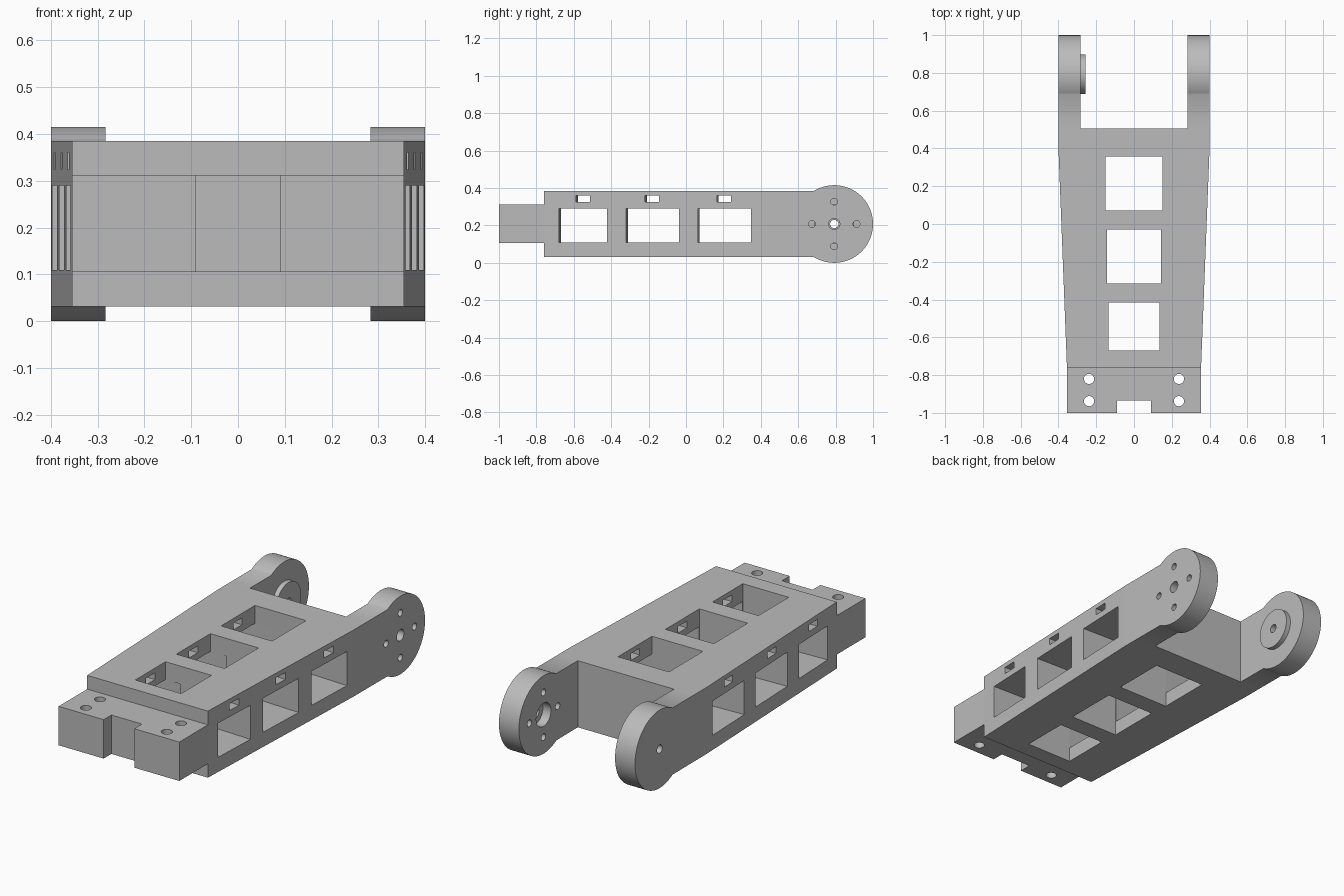
import bpy
import bmesh
import math

cube = bpy.data.objects.get("Cube")
if cube:
    bpy.data.objects.remove(cube, do_unlink=True)

GREY = (0.5, 0.5, 0.5, 1)
grey = bpy.data.materials.new("plain grey")
grey.use_nodes = True
grey.diffuse_color = GREY
grey.node_tree.nodes["Principled BSDF"].inputs["Base Color"].default_value = GREY

Z_LOW, Z_HIGH = 0.031, 0.385           # frame height
HALF_FRONT, HALF_BACK = 0.355, 0.40    # frame half widths
Y_FRONT, Y_KINK, Y_SLOT = -0.76, 0.40, 0.505
CHEEK_IN = 0.283
RADIUS = 0.2075
PIVOT = (1 - RADIUS, RADIUS)           # y, z of the pivot axis
TAPER = (HALF_BACK - HALF_FRONT) / (Y_KINK - Y_FRONT)


def prism(name, points, low, high, axis):
    """Extrude a closed outline along x (points are y, z) or z (points are x, y)."""
    bm = bmesh.new()

    def place(p, h):
        return (h, p[0], p[1]) if axis == "x" else (p[0], p[1], h)

    rings = [[bm.verts.new(place(p, h)) for p in points] for h in (low, high)]
    bm.faces.new(rings[0])
    bm.faces.new(rings[1])
    n = len(points)
    for i in range(n):
        j = (i + 1) % n
        bm.faces.new((rings[0][i], rings[0][j], rings[1][j], rings[1][i]))
    bmesh.ops.recalc_face_normals(bm, faces=bm.faces)
    mesh = bpy.data.meshes.new(name)
    bm.to_mesh(mesh)
    bm.free()
    mesh.materials.append(grey)
    obj = bpy.data.objects.new(name, mesh)
    bpy.context.collection.objects.link(obj)
    return obj


def rect(u0, u1, v0, v1):
    return [(u0, v0), (u1, v0), (u1, v1), (u0, v1)]


def arc(center, radius, start=0.0, end=math.tau, steps=32, closed=True):
    count = steps if closed else steps + 1
    angles = [start + (end - start) * i / steps for i in range(count)]
    return [(center[0] + radius * math.cos(a), center[1] + radius * math.sin(a)) for a in angles]


def cut(obj, cutter):
    """Subtract the cutter from the part and throw the cutter away."""
    cutter.hide_render = True
    mod = obj.modifiers.new("cut", "BOOLEAN")
    mod.operation = "DIFFERENCE"
    mod.solver = "EXACT"
    mod.object = cutter
    bpy.context.view_layer.objects.active = obj
    bpy.ops.object.modifier_apply(modifier=mod.name)
    bpy.data.objects.remove(cutter, do_unlink=True)


def smooth(obj):
    bpy.ops.object.select_all(action="DESELECT")
    obj.select_set(True)
    bpy.context.view_layer.objects.active = obj
    bpy.ops.object.shade_smooth_by_angle(angle=math.radians(30))


# Tapered frame
plan = [(HALF_FRONT, Y_FRONT), (HALF_BACK, Y_KINK), (HALF_BACK, Y_SLOT)]
plan += [(-x, y) for x, y in reversed(plan)]
frame = prism("tapered_frame", plan, Z_LOW, Z_HIGH, "z")

# Pockets from top to bottom
for half, y0, y1 in ((0.15, 0.072, 0.357), (0.142, -0.315, -0.03), (0.135, -0.67, -0.416)):
    cut(frame, prism("pocket_cutter", rect(-half, half, y0, y1), -0.1, 0.5, "z"))

# Side windows and small slots, square to the tapered sides
WINDOWS = ((-0.679, -0.422), (-0.32, -0.037), (0.064, 0.348))
SLOTS = ((-0.588, -0.513), (-0.219, -0.144), (0.166, 0.24))
for spans, z0, z1 in ((WINDOWS, 0.109, 0.29), (SLOTS, 0.324, 0.36)):
    for y0, y1 in spans:
        for side in (1, -1):
            outline = [(side * x, y + TAPER * (0.38 - x))
                       for x, y in rect(0.05, 0.45, y0, y1)]
            cut(frame, prism("window_cutter", outline, z0, z1, "z"))

# Mounting tongue with a notch and four bolt holes
NOTCH = 0.09
tongue_plan = [(NOTCH, -0.935), (NOTCH, -1), (HALF_FRONT, -1), (HALF_FRONT, Y_FRONT)]
tongue_plan += [(-x, y) for x, y in reversed(tongue_plan)]
tongue = prism("mounting_tongue", tongue_plan, 0.105, 0.312, "z")
for x in (-0.238, 0.238):
    for y in (-0.82, -0.938):
        cut(tongue, prism("bolt_cutter", arc((x, y), 0.027), 0, 0.5, "z"))
smooth(tongue)

# Clevis cheeks with round ends
reach = math.pi - math.asin((Z_HIGH - RADIUS) / RADIUS)
cheek_outline = [(Y_SLOT, Z_HIGH), (Y_SLOT, Z_LOW)]
cheek_outline += arc(PIVOT, RADIUS, -reach, reach, 72, closed=False)
left_cheek = prism("left_cheek", cheek_outline, CHEEK_IN, HALF_BACK, "x")
right_cheek = prism("right_cheek", cheek_outline, -HALF_BACK, -CHEEK_IN, "x")

# Bearing boss on the inner face of the right cheek
boss = prism("bearing_boss", arc(PIVOT, 0.105, steps=48), -CHEEK_IN, -0.257, "x")
for part in (right_cheek, boss):
    cut(part, prism("axle_cutter", arc(PIVOT, 0.022), -0.5, -0.2, "x"))

# Left cheek: axle hole, inner recess and four screw holes
cut(left_cheek, prism("axle_cutter", arc(PIVOT, 0.03), 0.2, 0.5, "x"))
cut(left_cheek, prism("recess_cutter", arc(PIVOT, 0.062), 0.2, 0.33, "x"))
for center in arc(PIVOT, 0.119, steps=4):
    cut(left_cheek, prism("screw_cutter", arc(center, 0.018, steps=24), 0.2, 0.5, "x"))

for part in (left_cheek, right_cheek, boss):
    smooth(part)
